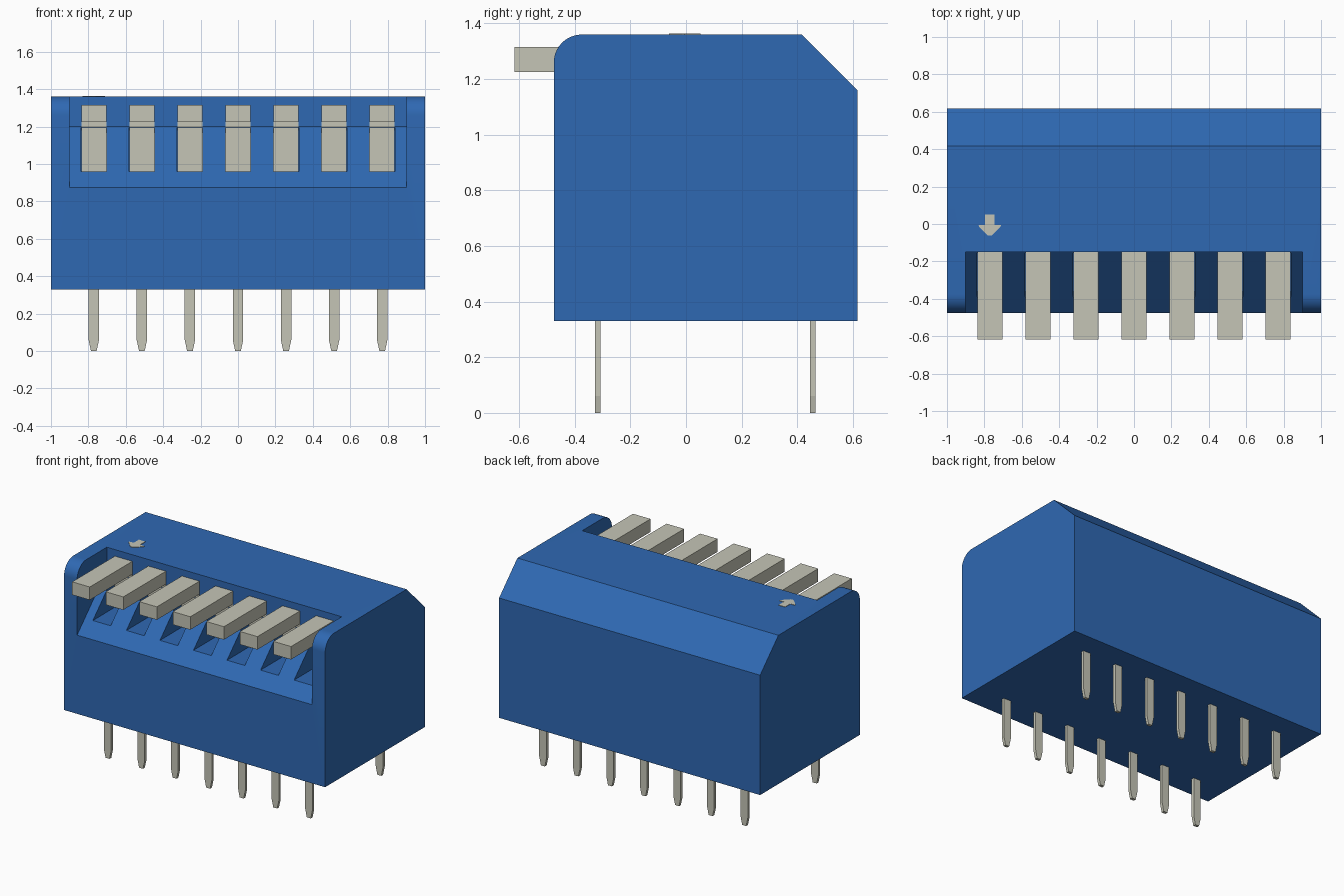
import bpy, bmesh, math
from mathutils import Vector

cube = bpy.data.objects.get("Cube")
if cube:
    bpy.data.objects.remove(cube, do_unlink=True)

PITCH = 0.257
COLUMNS = [(i - 3) * PITCH for i in range(7)]


def material(name, colour):
    mat = bpy.data.materials.new(name)
    mat.use_nodes = True
    mat.diffuse_color = (*colour, 1)
    mat.node_tree.nodes["Principled BSDF"].inputs["Base Color"].default_value = (*colour, 1)
    return mat


blue = material("blue plastic", (0.028, 0.14, 0.45))
grey = material("warm grey", (0.56, 0.56, 0.47))


def prism(name, profile, axis, start, end, mat):
    """Extrude a flat profile along one axis, from start to end."""
    def place(p, d):
        co = list(p)
        co.insert(axis, d)
        return Vector(co)
    bm = bmesh.new()
    face = bm.faces.new([bm.verts.new(place(p, start)) for p in profile])
    push = Vector((0, 0, 0))
    push[axis] = end - start
    ext = bmesh.ops.extrude_face_region(bm, geom=[face], use_keep_orig=True)
    verts = [v for v in ext["geom"] if isinstance(v, bmesh.types.BMVert)]
    bmesh.ops.translate(bm, verts=verts, vec=push)
    bmesh.ops.recalc_face_normals(bm, faces=bm.faces)
    mesh = bpy.data.meshes.new(name)
    bm.to_mesh(mesh)
    bm.free()
    mesh.materials.append(mat)
    obj = bpy.data.objects.new(name, mesh)
    bpy.context.collection.objects.link(obj)
    return obj


def cut(target, cutter):
    """Subtract the cutter from the target and discard it."""
    cutter.hide_render = True
    mod = target.modifiers.new("cut", "BOOLEAN")
    mod.operation = "DIFFERENCE"
    mod.solver = "EXACT"
    mod.object = cutter
    bpy.context.view_layer.objects.active = target
    bpy.ops.object.modifier_apply(modifier=mod.name)
    bpy.data.objects.remove(cutter, do_unlink=True)


# Housing: side profile with a rounded front edge and a chamfered back edge
R = 0.1
FRONT, BACK, BOTTOM, TOP = -0.475, 0.617, 0.33, 1.36
arc = [(FRONT + R - R * math.cos(a), TOP - R + R * math.sin(a))
       for a in (math.pi / 2 * i / 10 for i in range(11))]
housing = prism("housing", [(FRONT, BOTTOM)] + arc +
                [(0.417, TOP), (BACK, 1.16), (BACK, BOTTOM)], 0, -1, 1, blue)

# Sloped recess between the two ears
cut(housing, prism("recess_cutter", [(-0.15, 1.2), (-0.15, 1.5), (-0.7, 1.5), (-0.7, 0.65)],
                   0, -0.9, 0.9, blue))

# Pockets in the slope, one for each switch
for x in COLUMNS:
    cut(housing, prism("pocket_cutter", [(-0.7, 0.96), (-0.7, 1.195), (-0.14, 1.195), (-0.14, 0.96)],
                       0, x - 0.068, x + 0.068, blue))

# Switch levers, each with a backing plate inside its pocket
lever = [(-0.617, 1.225), (-0.617, 1.315), (-0.151, 1.315), (-0.151, 1.19),
         (-0.142, 1.19), (-0.142, 0.96), (-0.153, 0.96), (-0.153, 1.225)]
for i, x in enumerate(COLUMNS):
    prism(f"switch_lever_{i + 1}", lever, 0, x - 0.067, x + 0.067, grey)

# Two rows of flat pins with tapered tips
for row, y in (("front", -0.317), ("back", 0.455)):
    for i, x in enumerate(COLUMNS):
        pin = [(x - 0.028, 0.34), (x - 0.028, 0.06), (x - 0.015, 0),
               (x + 0.015, 0), (x + 0.028, 0.06), (x + 0.028, 0.34)]
        prism(f"{row}_pin_{i + 1}", pin, 1, y - 0.01, y + 0.01, grey)

# Arrow mark on the top, pointing to the first switch
half = [(0.025, 0.052), (0.025, -0.005), (0.06, -0.005), (0.058, -0.014), (0.01, -0.062)]
outline = half + [(-x, y) for x, y in reversed(half)]
prism("arrow_mark", [(x + COLUMNS[0], y) for x, y in outline], 2, TOP - 0.002, TOP + 0.003, grey)

# Smooth the rounded edge, keep the rest crisp
bpy.ops.object.select_all(action="DESELECT")
housing.select_set(True)
bpy.context.view_layer.objects.active = housing
bpy.ops.object.shade_smooth_by_angle(angle=math.radians(30))
